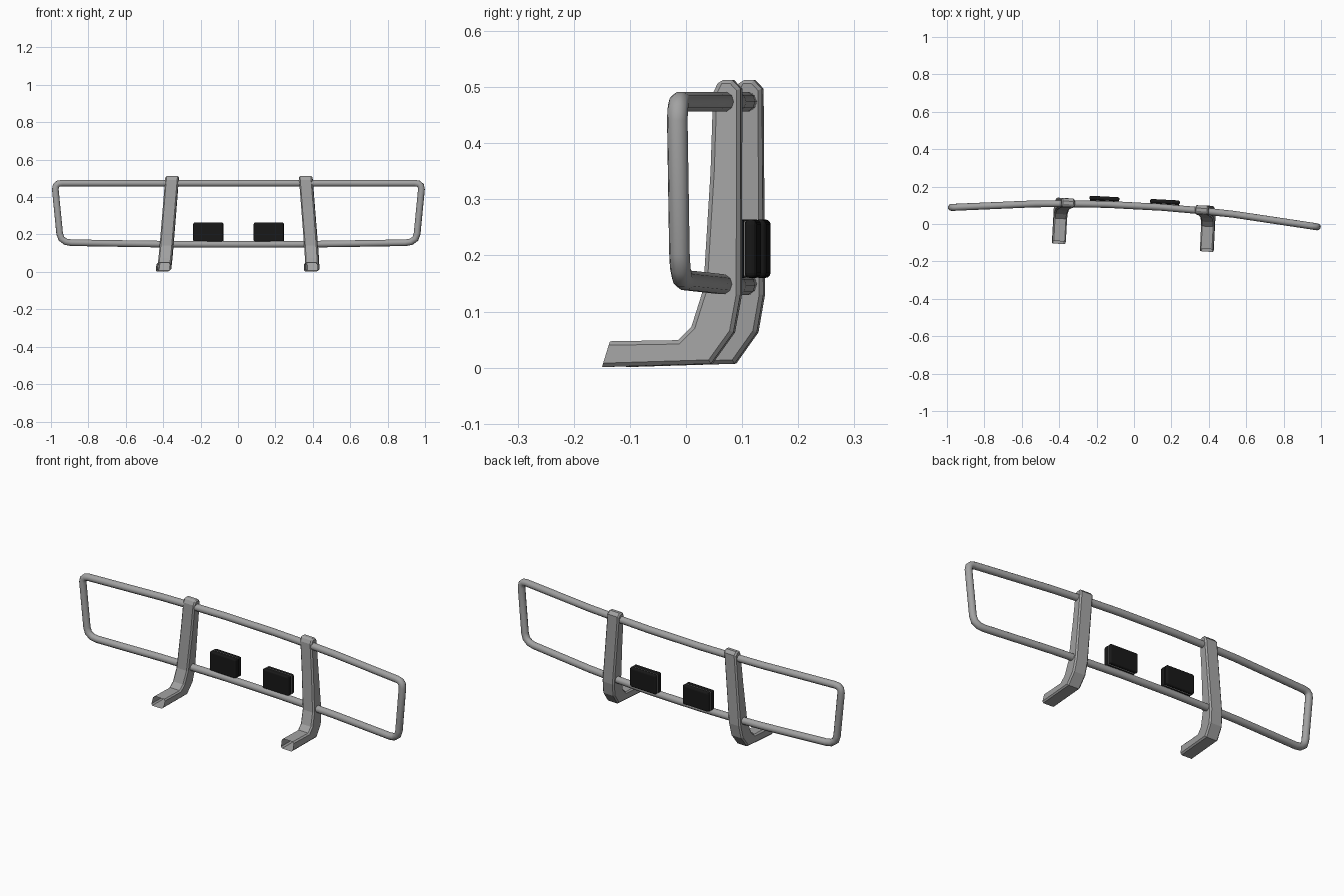
import bpy, bmesh, math

if "Cube" in bpy.data.objects:
    bpy.data.objects.remove(bpy.data.objects["Cube"])

YAW = -0.053  # the whole guard is turned slightly


def material(name, c):
    m = bpy.data.materials.new(name)
    m.diffuse_color = (*c, 1)
    m.use_nodes = True
    m.node_tree.nodes["Principled BSDF"].inputs["Base Color"].default_value = m.diffuse_color
    return m


steel = material("grey steel", (0.36, 0.36, 0.36))
black = material("black plastic", (0.009, 0.009, 0.009))
pale = material("pale lens", (0.7, 0.7, 0.7))


def add_object(name, mesh, mat):
    mesh.materials.clear()
    mesh.materials.append(mat)
    ob = bpy.data.objects.new(name, mesh)
    ob.rotation_euler.z = YAW
    bpy.context.collection.objects.link(ob)
    return ob


def bevel(ob, width, segments, angle):
    b = ob.modifiers.new("bevel", "BEVEL")
    b.width, b.segments = width, segments
    b.limit_method = "ANGLE"
    b.angle_limit = math.radians(angle)


# Tube loop: right half listed from bottom centre to top centre, then mirrored
half = [(0.15, 0.097, 0.147), (0.37, 0.089, 0.148), (0.53, 0.080, 0.150),
        (0.895, 0.045, 0.156), (0.925, 0.042, 0.161), (0.948, 0.040, 0.178),
        (0.957, 0.039, 0.205), (0.980, 0.0365, 0.440), (0.977, 0.037, 0.460),
        (0.965, 0.038, 0.471), (0.945, 0.040, 0.474), (0.53, 0.080, 0.474),
        (0.37, 0.089, 0.474), (0.15, 0.097, 0.474)]
path = half + [(-x, y, z) for x, y, z in reversed(half)]
cu = bpy.data.curves.new("tube path", "CURVE")
cu.dimensions = "3D"
cu.bevel_depth = 0.0185
cu.bevel_resolution = 3
sp = cu.splines.new("POLY")
sp.points.add(len(path) - 1)
for p, co in zip(sp.points, path):
    p.co = (*co, 1)
sp.use_cyclic_u = True
tmp = bpy.data.objects.new("tube path", cu)
bpy.context.collection.objects.link(tmp)
bpy.context.view_layer.update()
tube_mesh = bpy.data.meshes.new_from_object(
    tmp.evaluated_get(bpy.context.evaluated_depsgraph_get()))
bpy.data.objects.remove(tmp)
tube = add_object("tube_loop", tube_mesh, steel)
for f in tube.data.polygons:
    f.use_smooth = True

# Upright brackets: side profile (y, z), hollow with an open foot end
profile = [(-0.127, 0.001), (-0.113, 0.047), (0.008, 0.049), (0.032, 0.073),
           (0.053, 0.14), (0.065, 0.35), (0.069, 0.49), (0.080, 0.513),
           (0.103, 0.513), (0.118, 0.497), (0.119, 0.13), (0.107, 0.063),
           (0.067, 0.007)]


def bracket(name, side):
    bm = bmesh.new()
    rings = []
    for w in (-0.036, 0.036):
        rings.append([bm.verts.new((side * (0.398 - 0.08 * z) + w, y, z))
                      for y, z in profile])
    a, b = rings
    bm.faces.new(a)
    bm.faces.new(b)
    n = len(profile)
    for i in range(1, n):  # edge 0 is the open end
        j = (i + 1) % n
        bm.faces.new((a[i], a[j], b[j], b[i]))
    bmesh.ops.recalc_face_normals(bm, faces=bm.faces)
    me = bpy.data.meshes.new(name)
    bm.to_mesh(me)
    bevel(add_object(name, me, steel), 0.007, 1, 60)


# Lamps: two rounded shells around a thin pale lens
def block(name, x, y0, y1, z0, z1, width, mat, round_by):
    bm = bmesh.new()
    bmesh.ops.create_cube(bm, size=1)
    for v in bm.verts:
        v.co = (x + v.co.x * width, (y0 + y1) / 2 + v.co.y * (y1 - y0),
                (z0 + z1) / 2 + v.co.z * (z1 - z0))
    me = bpy.data.meshes.new(name)
    bm.to_mesh(me)
    ob = add_object(name, me, mat)
    if round_by:
        bevel(ob, round_by, 3, 30)


for label, s in (("left", -1), ("right", 1)):
    bracket(label + "_bracket", s)
    x = s * 0.162 - 0.003
    block(label + "_lamp_back", x, 0.088, 0.1165, 0.160, 0.264, 0.160, black, 0.008)
    block(label + "_lamp_front", x, 0.1165, 0.1385, 0.160, 0.264, 0.160, black, 0.009)
    block(label + "_lamp_core", x, 0.095, 0.132, 0.164, 0.260, 0.152, black, 0)
    block(label + "_lamp_lens", x, 0.1160, 0.1170, 0.162, 0.262, 0.156, pale, 0)
